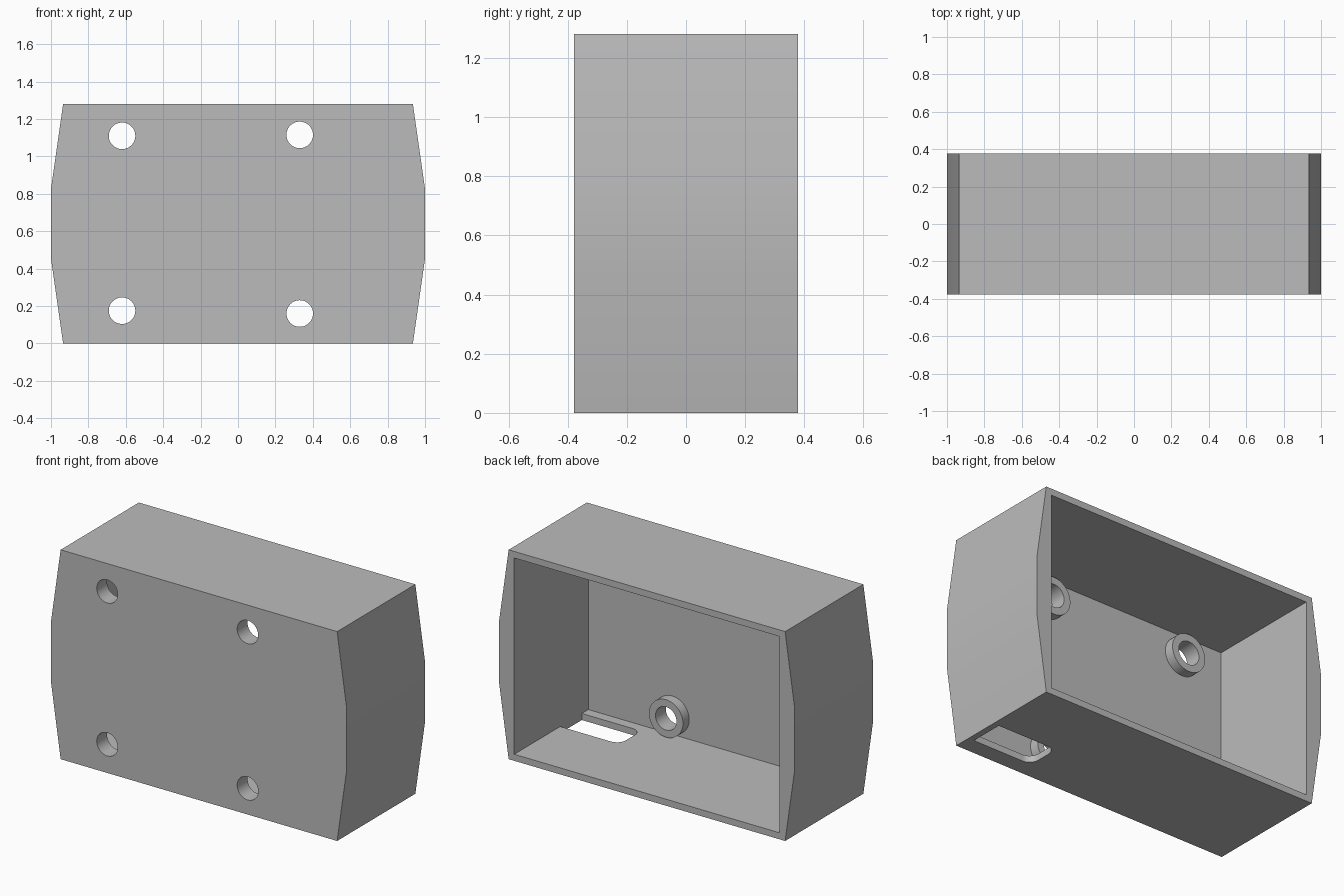
import bpy, bmesh
from math import sin, cos, pi, radians
from mathutils import Vector

cube = bpy.data.objects.get("Cube")
if cube:
    bpy.data.objects.remove(cube, do_unlink=True)

HALF_DEPTH, HEIGHT, WALL = 0.378, 1.28, 0.04
INNER_X = 0.897
FLOOR_Y = -HALF_DEPTH + WALL
BOSS_END = FLOOR_Y + 0.06
HOLE_R, BOSS_R = 0.071, 0.115
MOUNTS = {"upper_right": (-0.62, 1.11), "lower_right": (-0.62, 0.175),
          "upper_left": (0.33, 1.115), "lower_left": (0.33, 0.16)}

grey = bpy.data.materials.new("light_grey")
grey.use_nodes = True
colour = (0.5, 0.5, 0.5, 1)
grey.diffuse_color = colour
grey.node_tree.nodes["Principled BSDF"].inputs["Base Color"].default_value = colour


def finish(name, bm):
    bmesh.ops.recalc_face_normals(bm, faces=bm.faces)
    mesh = bpy.data.meshes.new(name)
    bm.to_mesh(mesh)
    bm.free()
    mesh.materials.append(grey)
    obj = bpy.data.objects.new(name, mesh)
    bpy.context.collection.objects.link(obj)
    return obj


def prism(name, points, direction):
    """Extrude a closed outline of 3D points."""
    bm = bmesh.new()
    face = bm.faces.new([bm.verts.new(p) for p in points])
    geom = bmesh.ops.extrude_face_region(bm, geom=[face], use_keep_orig=True)["geom"]
    bmesh.ops.translate(bm, vec=direction,
                        verts=[v for v in geom if isinstance(v, bmesh.types.BMVert)])
    return finish(name, bm)


def circle(x, y, z, radius, sides=48):
    turns = [2 * pi * i / sides for i in range(sides)]
    return [Vector((x + radius * cos(a), y, z + radius * sin(a))) for a in turns]


def cut(target, cutter):
    mod = target.modifiers.new("cut", "BOOLEAN")
    mod.operation, mod.solver, mod.object = "DIFFERENCE", "EXACT", cutter
    bpy.context.view_layer.objects.active = target
    bpy.ops.object.modifier_apply(modifier=mod.name)
    bpy.data.objects.remove(cutter, do_unlink=True)


def smooth(obj):
    bpy.ops.object.select_all(action="DESELECT")
    obj.select_set(True)
    bpy.context.view_layer.objects.active = obj
    bpy.ops.object.shade_smooth_by_angle(angle=radians(30))


# Housing with bulging sides
side = [(0.935, 0), (1, 0.455), (1, 0.825), (0.935, HEIGHT)]
outline = side + [(-x, z) for x, z in reversed(side)]
housing = prism("housing", [(x, -HALF_DEPTH, z) for x, z in outline],
                (0, 2 * HALF_DEPTH, 0))

# Rectangular cavity, open at the back
low, high = WALL, HEIGHT - WALL
cavity = [(-INNER_X, low), (INNER_X, low), (INNER_X, high), (-INNER_X, high)]
cut(housing, prism("cavity_cutter", [(x, FLOOR_Y, z) for x, z in cavity], (0, 1, 0)))

# Cable slot in the bottom wall, rounded at its inner end
x_in, y_front, y_back, r = 0.495, -0.275, -0.066, 0.06
slot = [(INNER_X, y_back), (INNER_X, y_front)]
for cy, start in ((y_front + r, 1.5 * pi), (y_back - r, pi)):
    for i in range(9):
        a = start - i * pi / 16
        slot.append((x_in + r + r * cos(a), cy + r * sin(a)))
cut(housing, prism("slot_cutter", [(x, y, -0.1) for x, y in slot],
                   (0, 0, 0.1 + WALL * 1.5)))

# Screw holes through the front wall
for x, z in MOUNTS.values():
    cut(housing, prism("hole_cutter", circle(x, -HALF_DEPTH - 0.1, z, HOLE_R),
                       (0, 0.1 + 1.5 * WALL, 0)))
smooth(housing)

# Tubular bosses behind the holes
for place, (x, z) in MOUNTS.items():
    bm = bmesh.new()
    rings = [[bm.verts.new(p) for p in circle(x, y, z, radius)]
             for y, radius in ((FLOOR_Y, HOLE_R), (FLOOR_Y, BOSS_R),
                               (BOSS_END, BOSS_R), (BOSS_END, HOLE_R))]
    for a, b in zip(rings, rings[1:] + rings[:1]):
        for i in range(len(a)):
            bm.faces.new((a[i - 1], a[i], b[i], b[i - 1]))
    smooth(finish(place + "_boss", bm))
